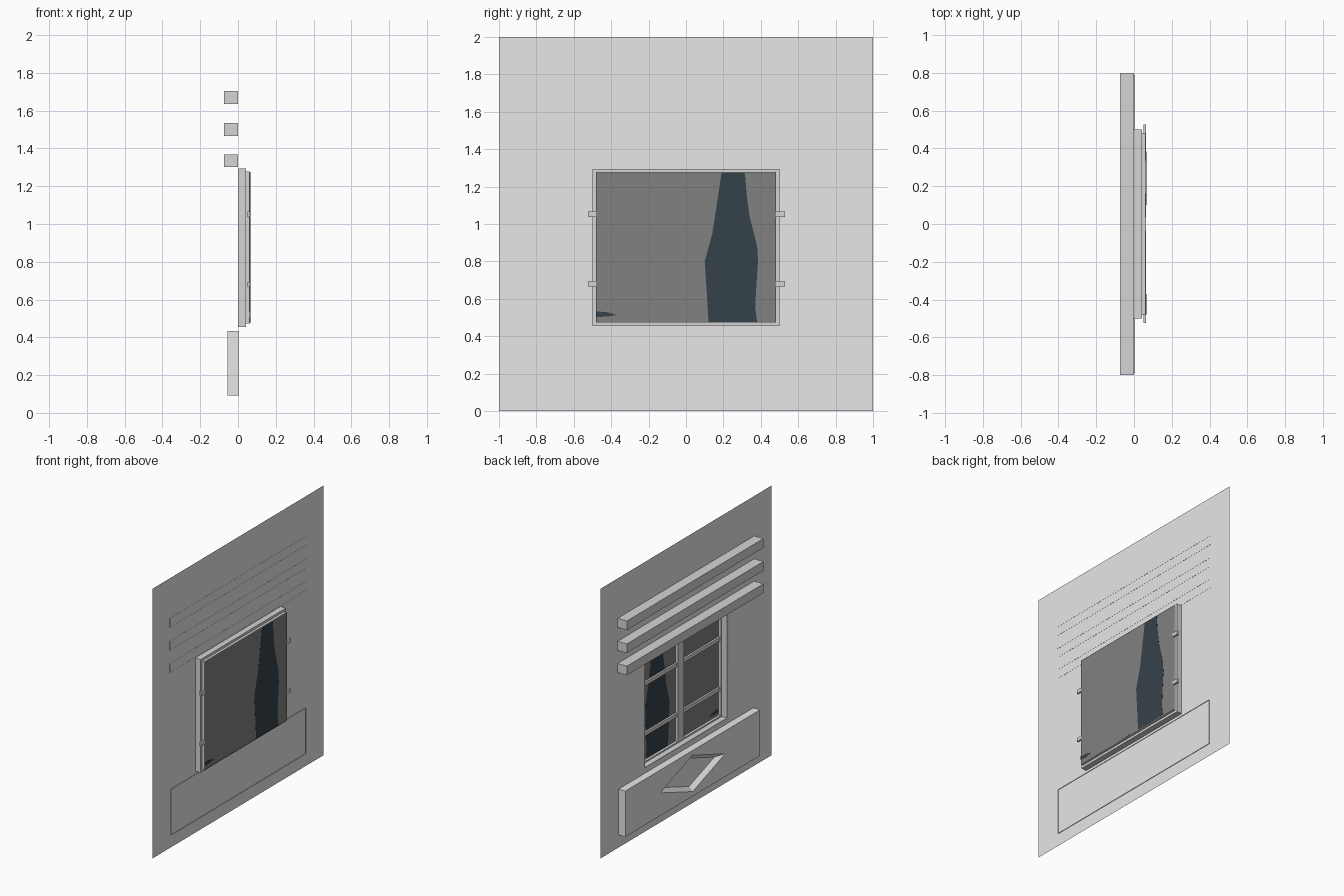
import bpy, bmesh

if "Cube" in bpy.data.objects:
    bpy.data.objects.remove(bpy.data.objects["Cube"])


def material(name, r, g, b):
    m = bpy.data.materials.new(name)
    m.diffuse_color = (r, g, b, 1)
    m.use_nodes = True
    m.node_tree.nodes["Principled BSDF"].inputs["Base Color"].default_value = m.diffuse_color
    return m


PLASTER = material("pale_plaster", 0.8, 0.8, 0.8)
TRIM = material("trim_grey", 0.66, 0.66, 0.66)
PANE = material("dark_grey_pane", 0.22, 0.22, 0.22)
SHADOW = material("blue_black", 0.036, 0.054, 0.068)


def mesh_object(name, verts, faces, mat):
    bm = bmesh.new()
    vs = [bm.verts.new(v) for v in verts]
    for f in faces:
        bm.faces.new([vs[i] for i in f])
    bmesh.ops.recalc_face_normals(bm, faces=bm.faces)
    me = bpy.data.meshes.new(name)
    bm.to_mesh(me)
    bm.free()
    me.materials.append(mat)
    ob = bpy.data.objects.new(name, me)
    bpy.context.collection.objects.link(ob)
    return ob


def rect(x, y, z0, z1):
    return [(x, -y, z0), (x, y, z0), (x, y, z1), (x, -y, z1)]


def box(name, x0, x1, y0, y1, z0, z1, mat, open_back=False):
    verts = [(x, y, z) for x in (x0, x1)
             for y, z in ((y0, z0), (y1, z0), (y1, z1), (y0, z1))]
    faces = [(0, 1, 2, 3)] + [(i, (i + 1) % 4, (i + 1) % 4 + 4, i + 4) for i in range(4)]
    if not open_back:
        faces.append((4, 5, 6, 7))
    return mesh_object(name, verts, faces, mat)


def ring(name, x0, x1, outer, inner, mat):
    verts = [v for x in (x0, x1) for o in (outer, inner) for v in rect(x, *o)]
    faces = []
    for i in range(4):
        j = (i + 1) % 4
        for a, b in ((0, 4), (8, 12), (0, 8), (4, 12)):
            faces.append((a + i, a + j, b + j, b + i))
    return mesh_object(name, verts, faces, mat)


def plate(name, outline, x0, x1, mat):
    n = len(outline)
    verts = [(x, y, z) for x in (x0, x1) for y, z in outline]
    faces = [tuple(range(n)), tuple(range(n, 2 * n))]
    faces += [(i, (i + 1) % n, (i + 1) % n + n, i + n) for i in range(n)]
    return mesh_object(name, verts, faces, mat)


# Flat wall sheet with window opening
mesh_object("wall", rect(0, 1, 0, 2) + rect(0, 0.49, 0.465, 1.285),
            [(i, (i + 1) % 4, (i + 1) % 4 + 4, i + 4) for i in range(4)], PLASTER)

# Three ledges above the window
for k, z in enumerate((1.335, 1.5, 1.67)):
    box(f"ledge_{k + 1}", -0.075, 0.001, -0.8, 0.8, z - 0.034, z + 0.034, TRIM, True)

# Lower panel, open behind, with a bevelled diamond recess
zc, hy, hz = 0.263, 0.38, 0.135


def diamond(x, s):
    return [(x, 0, zc - hz * s), (x, hy * s, zc), (x, 0, zc + hz * s), (x, -hy * s, zc)]


verts = (rect(-0.055, 0.79, 0.093, 0.433) + rect(0.004, 0.79, 0.093, 0.433)
         + diamond(-0.055, 1) + diamond(-0.025, 0.78))
faces = [(12, 13, 14, 15)]
for i in range(4):
    j = (i + 1) % 4
    faces += [(i, j, j + 4, i + 4), (i, j, 8 + i), (j, 8 + i, 8 + j),
              (8 + i, 8 + j, 12 + j, 12 + i)]
mesh_object("lower_panel", verts, faces, PLASTER)

# Window frame and sash
ring("window_frame", 0, 0.043, (0.5, 0.455, 1.295), (0.48, 0.475, 1.275), TRIM)
ring("sash", 0.043, 0.062, (0.482, 0.473, 1.277), (0.47, 0.485, 1.265), TRIM)

# Glazing bars
box("upright_bar", 0.04, 0.063, -0.035, 0.035, 0.476, 1.274, TRIM)
for k, z in enumerate((0.68, 1.052)):
    box(f"cross_bar_{k + 1}", 0.05, 0.064, -0.523, 0.528, z - 0.014, z + 0.014, TRIM)

# Pane with dark shapes showing on both sides
mesh_object("pane", rect(0.0645, 0.48, 0.475, 1.275), [(0, 1, 2, 3)], PANE)
figure = [(0.12, 0.476), (0.38, 0.476), (0.37, 0.55), (0.375, 0.65), (0.385, 0.8),
          (0.38, 0.885), (0.34, 1.04), (0.325, 1.15), (0.315, 1.274), (0.19, 1.274),
          (0.165, 1.105), (0.14, 0.945), (0.10, 0.80), (0.11, 0.65)]
plate("dark_shape", figure, 0.0635, 0.0655, SHADOW)
corner = [(-0.48, 0.503), (-0.42, 0.505), (-0.37, 0.513), (-0.42, 0.528), (-0.48, 0.533)]
plate("small_dark_shape", corner, 0.0635, 0.0655, SHADOW)
